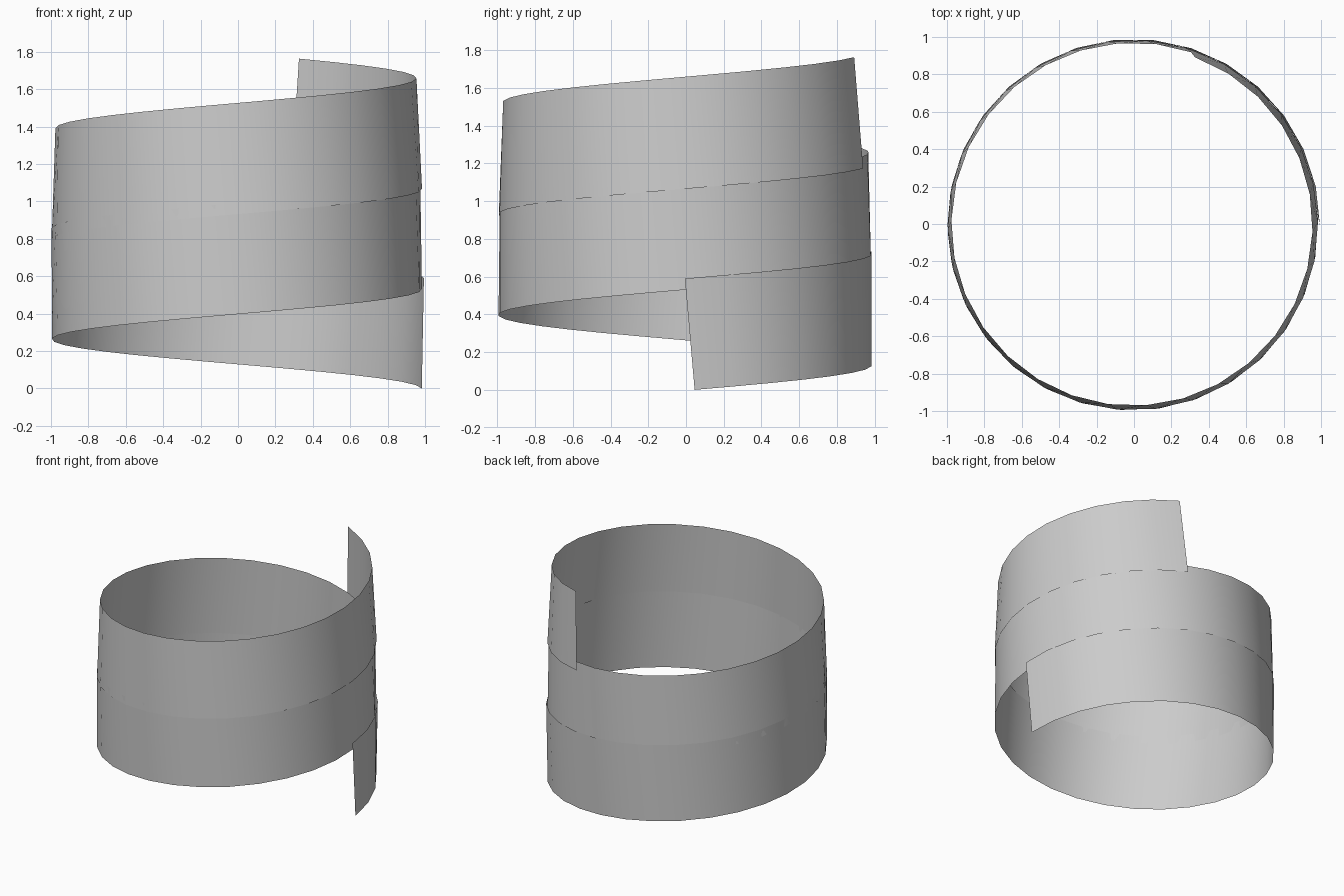
import bpy
import bmesh
from math import cos, sin, radians

cube = bpy.data.objects.get("Cube")
if cube:
    bpy.data.objects.remove(cube, do_unlink=True)

# Ribbon dimensions
SEGMENTS = 66
SWEEP = radians(789.7)      # a little over two turns
LEAD = radians(3)           # lower edge leads, so the ends stay square to the slope
RISE = 1.173
WIDTH = 0.59
LOW_RADIUS = 0.99
CENTRE = -0.006


def ribbon_point(bm, angle, radius, z):
    return bm.verts.new((radius * cos(angle) + CENTRE, radius * sin(angle) + CENTRE, z))


# Thin helical band whose upper edge gradually leans inward
bm = bmesh.new()
rungs = []
for i in range(SEGMENTS + 1):
    t = i / SEGMENTS
    low = ribbon_point(bm, SWEEP * t + LEAD, LOW_RADIUS, RISE * t)
    high = ribbon_point(bm, SWEEP * t, 1.0 - 0.043 * t, RISE * t + WIDTH)
    rungs.append((low, high))
for (a, b), (c, d) in zip(rungs, rungs[1:]):
    face = bm.faces.new((a, c, d, b))
    face.smooth = True

mesh = bpy.data.meshes.new("spiral_band")
bm.to_mesh(mesh)
bm.free()
band = bpy.data.objects.new("spiral_band", mesh)
bpy.context.collection.objects.link(band)

# Plain light grey
grey = bpy.data.materials.new("light_grey")
grey.use_nodes = True
colour = (0.6, 0.6, 0.6, 1)
grey.diffuse_color = colour
grey.node_tree.nodes["Principled BSDF"].inputs["Base Color"].default_value = colour
mesh.materials.append(grey)
